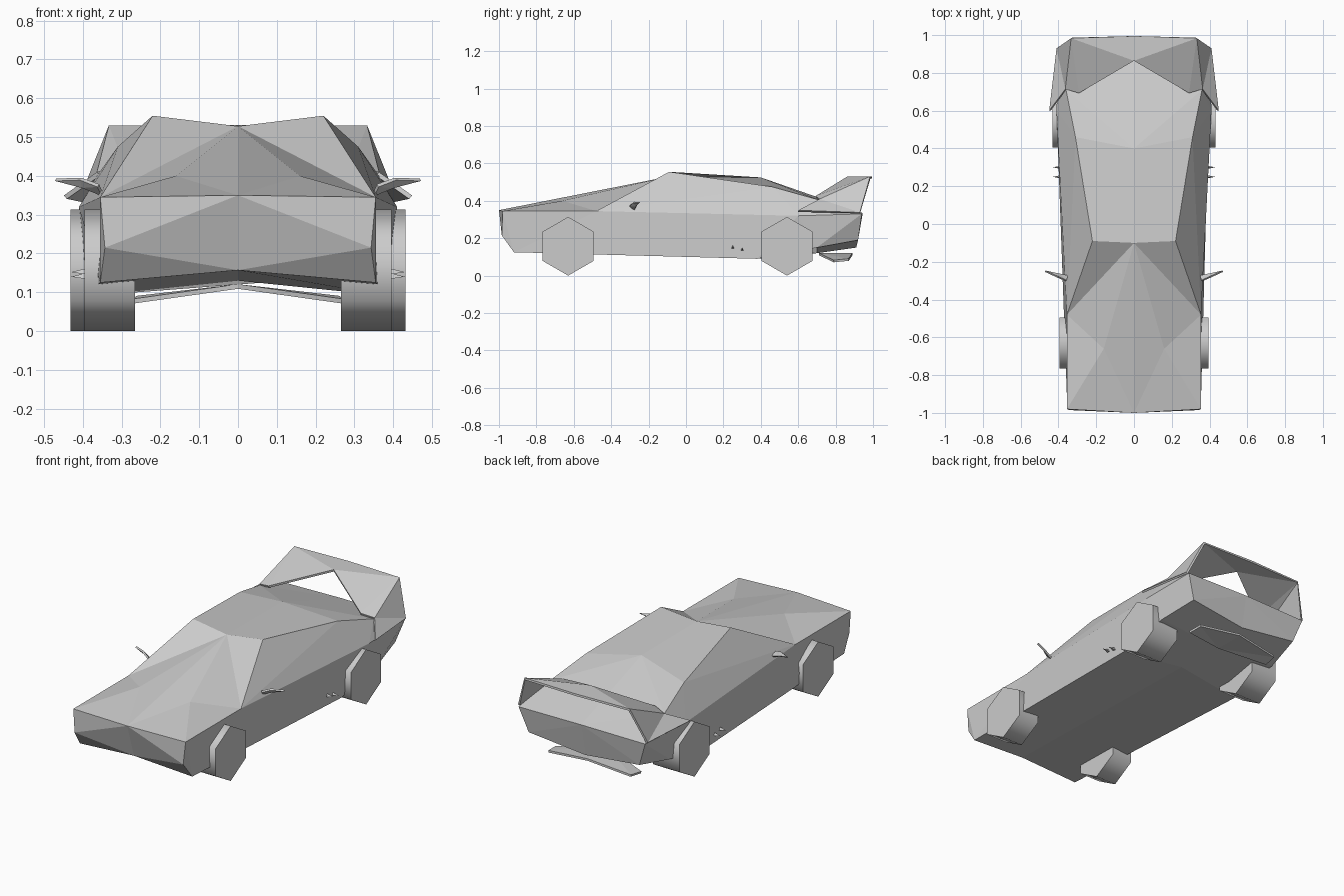
import bpy, bmesh, math
from mathutils import Matrix

if "Cube" in bpy.data.objects:
    bpy.data.objects.remove(bpy.data.objects["Cube"])


def panel(name, pts, faces, thickness=0.0):
    """Build the right half from lettered points, mirror it over x and weld the centre."""
    bm = bmesh.new()
    right = {k: bm.verts.new(p) for k, p in pts.items()}
    left = {k: bm.verts.new((-p[0], p[1], p[2])) for k, p in pts.items()}
    for f in faces.split():
        bm.faces.new([right[c] for c in f])
        bm.faces.new([left[c] for c in reversed(f)])
    bmesh.ops.remove_doubles(bm, verts=bm.verts, dist=1e-4)
    bmesh.ops.recalc_face_normals(bm, faces=bm.faces)
    mesh = bpy.data.meshes.new(name)
    bm.to_mesh(mesh)
    bm.free()
    ob = bpy.data.objects.new(name, mesh)
    bpy.context.collection.objects.link(ob)
    if thickness:
        mod = ob.modifiers.new("thickness", 'SOLIDIFY')
        mod.thickness = thickness
        mod.offset = 0
    return ob


# Wedge body: hood, windshield, roof, deck, sides, nose, tail and floor
body = {
    'A': (0, -1.0, .35), 'B': (.355, -.98, .345), 'C': (.16, -.66, .40),       # nose, hood crease
    'D': (.355, -.48, .345), 'E': (0, -.10, .528), 'F': (.22, -.09, .555),     # pillar base, roof front
    'G': (0, .40, .525), 'H': (.31, .46, .475), 'I': (.36, .71, .405),         # roof rear
    'J': (0, .945, .335), 'K': (.40, .94, .33), 'L': (.41, .60, .32),          # deck, beltline
    'M': (.343, -.985, .215), 'N': (.355, -.92, .125), 'O': (0, -.94, .157),   # nose lower
    'P': (.39, .38, .09), 'Q': (0, .40, .13),                                  # sill, floor
    'R': (.39, .70, .15), 'S': (0, .70, .12),                                  # rear undertray
    'T': (.35, .92, .19), 'U': (0, .91, .15),                                  # tail lower
}
panel("body", body,
      "ABC ACE BDC CDE EDF EFHG GHI GIJ JIK FDH HDL HLI ILK "
      "BND BMN DNPL LPR LRK KRT JKT JTU ABM AMO OMN ONPQ QPRS SRTU")

# Wrap-around rear wing with down-swept end plates
wing = {
    'A': (0, .865, .525), 'B': (.29, .695, .42), 'C': (.36, .715, .405),
    'D': (.445, .60, .345), 'E': (.405, .93, .335), 'F': (.33, .985, .525),
    'G': (0, .995, .525),
}
panel("rear_wing", wing, "ABF AFG BCF CEF CDE", 0.012)

# Chevron diffuser blade under the tail
blade = {'A': (0, .71, .115), 'B': (.27, .79, .077), 'C': (.26, .87, .085), 'D': (0, .89, .115)}
panel("diffuser_blade", blade, "ABC ACD", 0.012)

# Pointed door mirrors
mirror = {'A': (.35, -.275, .352), 'B': (.36, -.30, .375), 'C': (.405, -.28, .392),
          'D': (.47, -.25, .39), 'E': (.40, -.265, .372)}
panel("door_mirrors", mirror, "ABE BCE CDE", 0.01)

# Small side fins ahead of the rear wheels
for i, y in enumerate((.25, .30)):
    z = .152 - i * .012
    fin = {'A': (.39, y - .008, z - .006), 'B': (.39, y + .008, z - .006),
           'C': (.39, y, z + .01), 'D': (.43, y, z)}
    panel("side_fins", fin, "ABC ABD BCD CAD")


# Six-sided wheels
def wheel(name, side, y, inner, outer):
    r = .157
    bpy.ops.mesh.primitive_cylinder_add(vertices=6, radius=r, depth=outer - inner)
    ob = bpy.context.object
    ob.name = name
    spin = Matrix.Rotation(math.pi / 2, 4, 'Y')
    ob.data.transform(spin)
    # put a corner at the bottom
    if max(v.co.z for v in ob.data.vertices) < r * .95:
        ob.data.transform(Matrix.Rotation(math.pi / 6, 4, 'X'))
    ob.location = (side * (inner + outer) / 2, y, r)
    bpy.ops.object.shade_smooth_by_angle(angle=math.radians(70))


for side in (-1, 1):
    wheel("front_wheel", side, -.63, .265, .395)
    wheel("rear_wheel", side, .54, .265, .432)
